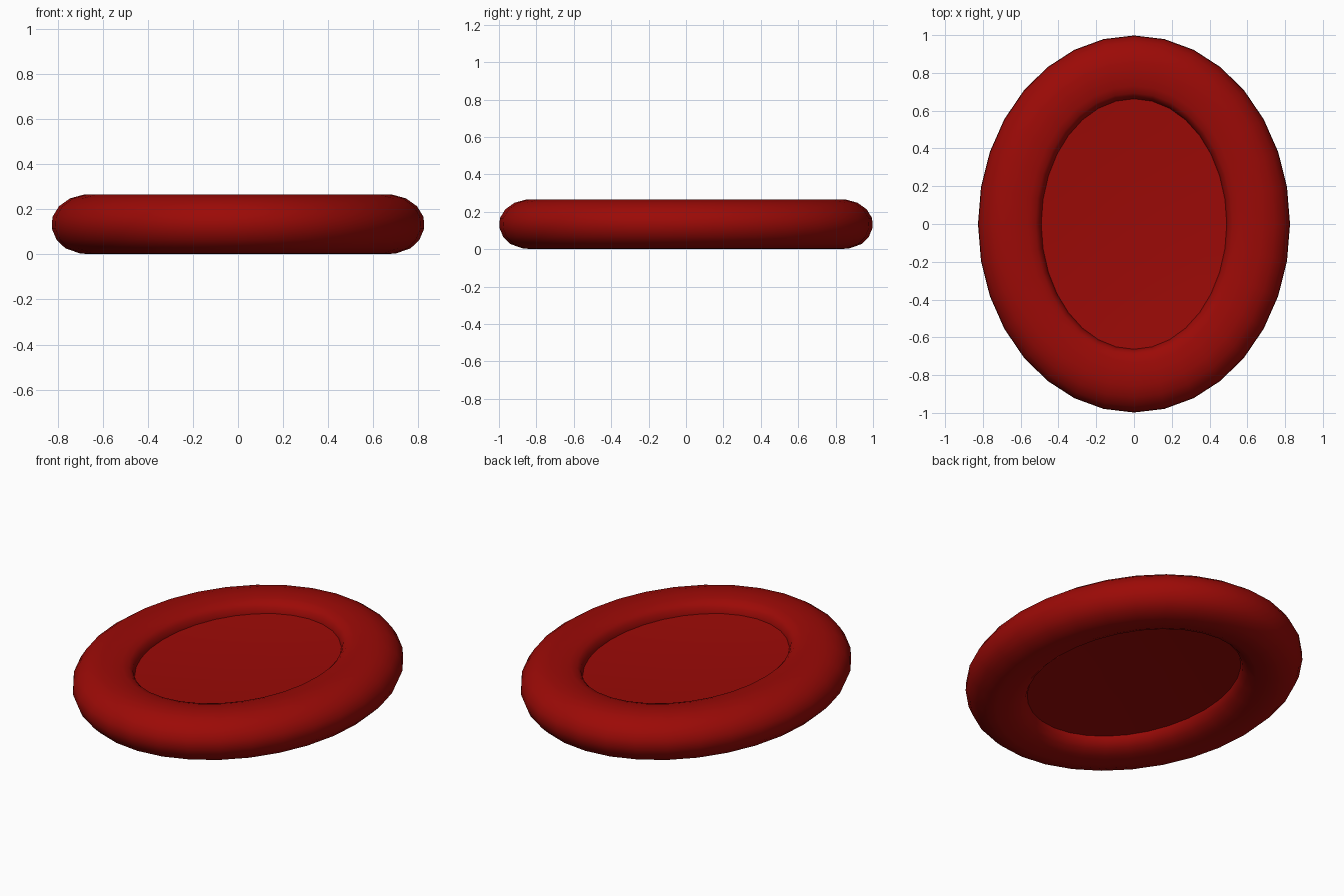
import bpy, bmesh
from math import sin, cos, tau

if "Cube" in bpy.data.objects:
    bpy.data.objects.remove(bpy.data.objects["Cube"])

red = bpy.data.materials.new("red")
red.diffuse_color = (0.33, 0.003, 0.002, 1)
red.use_nodes = True
red.node_tree.nodes["Principled BSDF"].inputs["Base Color"].default_value = red.diffuse_color

RX, RY = 0.659, 0.831   # centre line of the rim
SEGS = 32

# Rim section: (offset from centre line, height), outer side then inner side
RIM = [(0.0, 0.001), (0.042, 0.004), (0.107, 0.027), (0.146, 0.065),
       (0.167, 0.115), (0.164, 0.166), (0.135, 0.213), (0.086, 0.248),
       (0.024, 0.265), (-0.041, 0.266), (-0.10, 0.260), (-0.138, 0.248),
       (-0.158, 0.228), (-0.168, 0.195), (-0.169, 0.14), (-0.166, 0.09),
       (-0.153, 0.056), (-0.125, 0.030), (-0.08, 0.011)]


def oval(bm, x, y, z):
    return [bm.verts.new((x * cos(tau * i / SEGS), y * sin(tau * i / SEGS), z))
            for i in range(SEGS)]


def bridge(bm, a, b):
    for i in range(SEGS):
        k = (i + 1) % SEGS
        bm.faces.new((a[i], a[k], b[k], b[i]))


def finish(name, bm):
    bmesh.ops.recalc_face_normals(bm, faces=bm.faces)
    for f in bm.faces:
        f.smooth = True
    mesh = bpy.data.meshes.new(name)
    bm.to_mesh(mesh)
    bm.free()
    mesh.materials.append(red)
    obj = bpy.data.objects.new(name, mesh)
    bpy.context.collection.objects.link(obj)


# Padded oval rim
bm = bmesh.new()
rings = [oval(bm, RX + w, RY + w, z) for w, z in RIM]
for a, b in zip(rings, rings[1:] + rings[:1]):
    bridge(bm, a, b)
finish("padded_rim", bm)


# Floor faces: shallow dishes above and below, edges tucked into the rim
def dish(name, edge, middle):
    bm = bmesh.new()
    x, y = RX - 0.164, RY - 0.164
    rings = [oval(bm, x * s, y * s, middle + (edge - middle) * s * s)
             for s in (1.0, 0.8, 0.6, 0.4, 0.2)]
    for a, b in zip(rings, rings[1:]):
        bridge(bm, a, b)
    bm.faces.new(rings[-1])
    finish(name, bm)


dish("floor_top", 0.195, 0.175)
dish("floor_underside", 0.085, 0.10)
